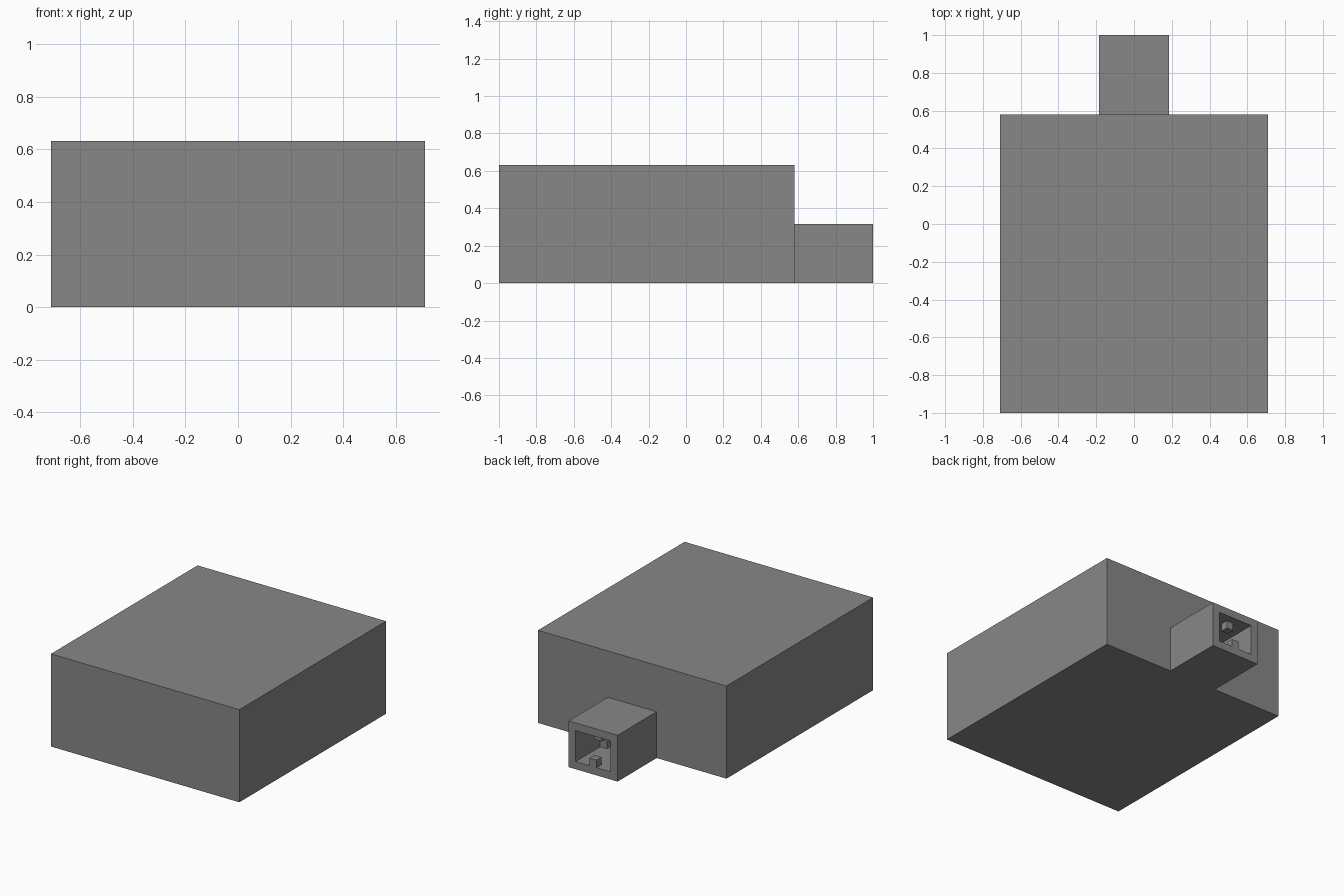
import bpy
from mathutils import Vector

cube = bpy.data.objects.get("Cube")
if cube:
    bpy.data.objects.remove(cube, do_unlink=True)

U = 2 / 38          # one building block
LENGTH = 38         # hall and passage together

grey = bpy.data.materials.new("stone_grey")
grey.use_nodes = True
grey.diffuse_color = (0.245, 0.245, 0.245, 1)
grey.node_tree.nodes["Principled BSDF"].inputs["Base Color"].default_value = grey.diffuse_color


def box(name, x, y, z):
    """Box from (low, high) ranges in blocks; y counts back from the front wall."""
    bpy.ops.mesh.primitive_cube_add(size=1)
    ob = bpy.context.object
    ob.name = ob.data.name = name
    low, high = Vector((x[0], y[0], z[0])), Vector((x[1], y[1], z[1]))
    offset = Vector((0, LENGTH / 2, 0))
    for v in ob.data.vertices:
        t = v.co + Vector((0.5, 0.5, 0.5))
        v.co = (low + (high - low) * t - offset) * U
    ob.data.materials.append(grey)
    return ob


def combine(target, other, operation):
    """Apply a boolean and discard the helper."""
    mod = target.modifiers.new(operation.lower(), "BOOLEAN")
    mod.operation, mod.object, mod.solver = operation, other, "EXACT"
    other.hide_render = True
    bpy.context.view_layer.objects.active = target
    bpy.ops.object.modifier_apply(modifier=mod.name)
    bpy.data.objects.remove(other, do_unlink=True)


# Hall with a low passage at the back, both hollow with one-block walls
building = box("hall_and_passage", (-13.5, 13.5), (0, 30), (0, 12))
combine(building, box("passage", (-3.5, 3.5), (29.5, LENGTH), (0, 6)), "UNION")
combine(building, box("room_space", (-12.5, 12.5), (1, 29), (1, 11)), "DIFFERENCE")
combine(building, box("passage_space", (-2.5, 2.5), (28.5, LENGTH + 1), (1, 5)), "DIFFERENCE")

# Single blocks inside the passage
box("doorstep_block", (-0.5, 0.5), (LENGTH - 1, LENGTH), (1, 2))
box("ceiling_block", (-0.5, 0.5), (LENGTH - 2, LENGTH - 1), (4, 5))
box("wall_foot_block", (1.5, 2.5), (LENGTH - 6, LENGTH - 5), (1, 2))
